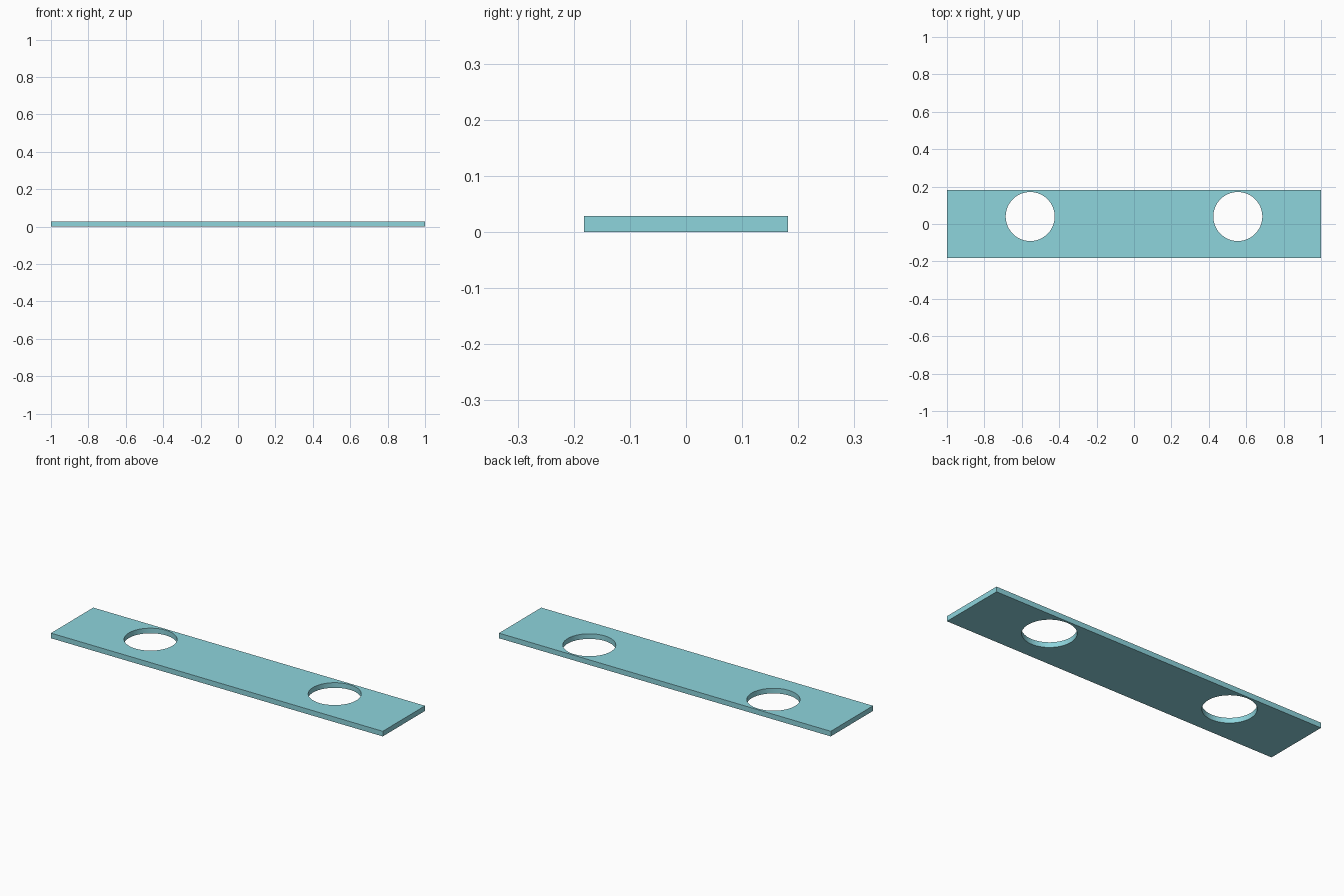
import bpy
import math

if "Cube" in bpy.data.objects:
    bpy.data.objects.remove(bpy.data.objects["Cube"])

LENGTH, WIDTH, THICK = 2.0, 0.364, 0.028
HOLE_X, HOLE_Y, HOLE_R = 0.555, 0.04, 0.131

# Flat plate
bpy.ops.mesh.primitive_cube_add(size=1, location=(0, 0, THICK / 2))
plate = bpy.context.object
plate.name = "plate"
plate.scale = (LENGTH, WIDTH, THICK)
bpy.ops.object.transform_apply(location=True, rotation=False, scale=True)

mat = bpy.data.materials.new("light_teal")
mat.diffuse_color = (0.27, 0.66, 0.72, 1)
mat.use_nodes = True
mat.node_tree.nodes["Principled BSDF"].inputs["Base Color"].default_value = mat.diffuse_color
plate.data.materials.append(mat)

# Two round through-holes, mirrored about x = 0
for side, label in ((-1, "left"), (1, "right")):
    bpy.ops.mesh.primitive_cylinder_add(vertices=96, radius=HOLE_R, depth=THICK * 4,
                                        location=(side * HOLE_X, HOLE_Y, THICK / 2))
    cutter = bpy.context.object
    cutter.name = label + "_hole_cutter"
    cutter.hide_render = True
    cutter.data.materials.append(mat)

    bpy.context.view_layer.objects.active = plate
    cut = plate.modifiers.new(label + "_hole", 'BOOLEAN')
    cut.operation = 'DIFFERENCE'
    cut.solver = 'EXACT'
    cut.object = cutter
    bpy.ops.object.modifier_apply(modifier=cut.name)
    bpy.data.objects.remove(cutter, do_unlink=True)

# Smooth hole walls, sharp rims and edges
bpy.ops.object.select_all(action='DESELECT')
plate.select_set(True)
bpy.context.view_layer.objects.active = plate
bpy.ops.object.shade_smooth_by_angle(angle=math.radians(30))
